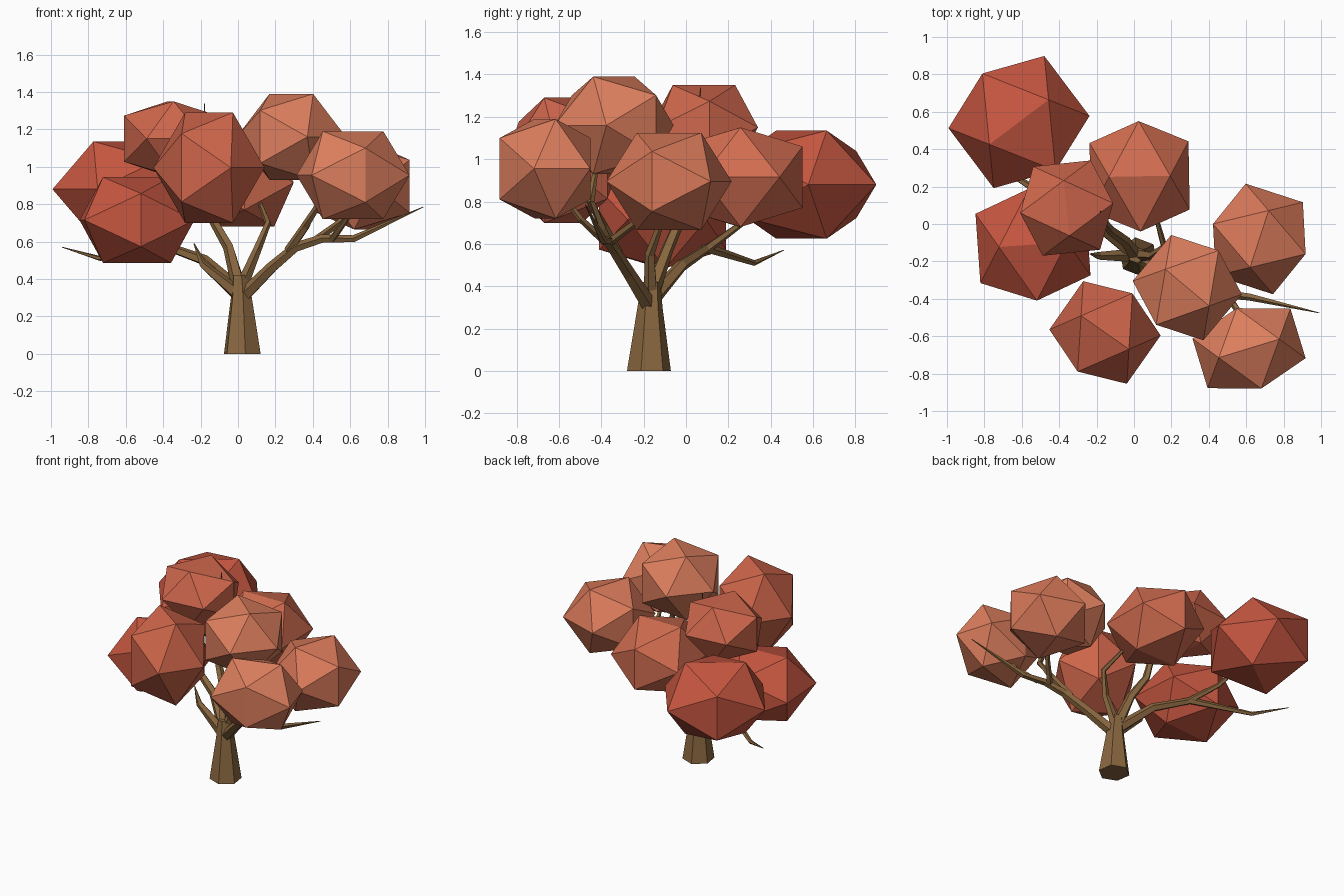
import bpy, bmesh, math
from mathutils import Vector, Matrix

if "Cube" in bpy.data.objects:
    bpy.data.objects.remove(bpy.data.objects["Cube"])


def material(name, rgb):
    m = bpy.data.materials.new(name)
    m.diffuse_color = (*rgb, 1)
    m.use_nodes = True
    m.node_tree.nodes["Principled BSDF"].inputs["Base Color"].default_value = m.diffuse_color
    return m


def add_object(name, bm, mat):
    bmesh.ops.recalc_face_normals(bm, faces=bm.faces)
    me = bpy.data.meshes.new(name)
    bm.to_mesh(me)
    bm.free()
    me.materials.append(mat)
    ob = bpy.data.objects.new(name, me)
    bpy.context.collection.objects.link(ob)
    return ob


def limb(name, points, radii, sides, mat, spin=0.0, level=False):
    """Tapered faceted tube through the points."""
    bm = bmesh.new()
    pts = [Vector(p) for p in points]
    rings = []
    for i, p in enumerate(pts):
        d = pts[min(i + 1, len(pts) - 1)] - pts[max(i - 1, 0)]
        x = Vector((1, 0, 0))
        y = Vector((0, 1, 0))
        if not level:
            d.normalize()
            x = d.cross(Vector((0.31, 0.42, -0.85))).normalized()
            y = d.cross(x)
        ring = []
        for k in range(sides):
            a = math.radians(spin) + math.tau * k / sides
            ring.append(bm.verts.new(p + radii[i] * (math.cos(a) * x + math.sin(a) * y)))
        rings.append(ring)
    for r0, r1 in zip(rings, rings[1:]):
        for k in range(sides):
            n = (k + 1) % sides
            bm.faces.new((r0[k], r0[n], r1[n], r1[k]))
    bm.faces.new(rings[0])
    bm.faces.new(rings[-1])
    return add_object(name, bm, mat)


def leaf_clump(name, centre, radii, angle, mat):
    """Stretched icosahedron resting on an edge, turned about z."""
    bm = bmesh.new()
    g = (1 + 5 ** 0.5) / 2
    s = 1 / math.hypot(1, g)
    for a in (-s, s):
        for b in (-g * s, g * s):
            for co in ((a, 0, b), (0, b, a), (b, a, 0)):
                bm.verts.new(co)
    bmesh.ops.convex_hull(bm, input=bm.verts)
    bm.transform(Matrix.Translation(centre)
                 @ Matrix.Rotation(math.radians(angle), 4, 'Z')
                 @ Matrix.Diagonal((*radii, 1)))
    return add_object(name, bm, mat)


# Trunk
bark = material("bark", (0.25, 0.135, 0.05))
limb("trunk", [(0.023, -0.175, 0), (0.018, -0.17, 0.3), (0.012, -0.165, 0.42)],
     [0.105, 0.06, 0.045], 6, bark, spin=39, level=True)

# Branches
branches = {
    "left_branch": ([(0.0, -0.17, 0.32), (-0.19, -0.17, 0.48), (-0.235, -0.16, 0.59)],
                    [0.04, 0.022, 0.003]),
    "top_branch": ([(0.0, -0.16, 0.38), (-0.05, -0.09, 0.57), (-0.13, -0.03, 0.71),
                    (-0.17, 0.03, 1.0), (-0.18, 0.07, 1.34)],
                   [0.04, 0.03, 0.026, 0.016, 0.002]),
    "back_branch": ([(0.02, -0.165, 0.36), (0.1, -0.17, 0.55), (0.16, -0.12, 0.7),
                     (0.1, 0.1, 0.85)], [0.035, 0.024, 0.018, 0.01]),
    "back_left_branch": ([(0.0, -0.16, 0.34), (-0.18, -0.02, 0.5), (-0.4, 0.1, 0.58),
                          (-0.74, 0.32, 0.51), (-0.94, 0.46, 0.57)],
                         [0.04, 0.03, 0.024, 0.014, 0.002]),
    "back_left_fork": ([(-0.38, 0.09, 0.57), (-0.52, 0.24, 0.68), (-0.6, 0.4, 0.8)],
                       [0.022, 0.016, 0.01]),
    "right_branch": ([(0.02, -0.17, 0.3), (0.18, -0.27, 0.46), (0.31, -0.34, 0.57),
                      (0.45, -0.37, 0.615), (0.62, -0.39, 0.615), (0.99, -0.475, 0.785)],
                     [0.04, 0.032, 0.028, 0.024, 0.02, 0.002]),
    "right_upper_fork": ([(0.27, -0.32, 0.55), (0.36, -0.39, 0.68), (0.43, -0.45, 0.8),
                          (0.36, -0.42, 1.0)], [0.026, 0.024, 0.02, 0.012]),
    "right_back_fork": ([(0.42, -0.36, 0.61), (0.54, -0.24, 0.7), (0.64, -0.12, 0.82)],
                        [0.022, 0.017, 0.01]),
    "right_front_fork": ([(0.5, -0.38, 0.61), (0.58, -0.5, 0.72), (0.6, -0.6, 0.85)],
                         [0.02, 0.016, 0.01]),
}
for name, (pts, radii) in branches.items():
    limb(name, pts, radii, 5, bark)

# Leaf clumps: name, centre, radii, turn, tint from red (0) to orange (1)
clumps = [
    ("back_left", (-0.615, 0.545, 0.88), (0.377, 0.382, 0.3), 37, 0.0),
    ("low_left", (-0.54, -0.11, 0.715), (0.347, 0.353, 0.27), 4, 0.0),
    ("upper_left", (-0.36, 0.085, 1.15), (0.282, 0.294, 0.235), 96, 0.35),
    ("back", (0.03, 0.255, 0.915), (0.311, 0.347, 0.276), 1, 0.5),
    ("front", (-0.155, -0.58, 0.995), (0.297, 0.3, 0.347), -35, 0.3),
    ("front_right", (0.615, -0.665, 0.955), (0.322, 0.264, 0.276), 17, 1.0),
    ("upper_right", (0.285, -0.34, 1.16), (0.29, 0.305, 0.27), -40, 1.0),
    ("right", (0.67, -0.08, 0.895), (0.304, 0.306, 0.27), 72, 0.85),
]
red, orange = Vector((0.57, 0.095, 0.052)), Vector((0.72, 0.21, 0.11))
for name, centre, radii, turn, tint in clumps:
    leaf_clump(name + "_leaves", centre, radii, turn,
               material(name + "_leaf_colour", red.lerp(orange, tint)))
